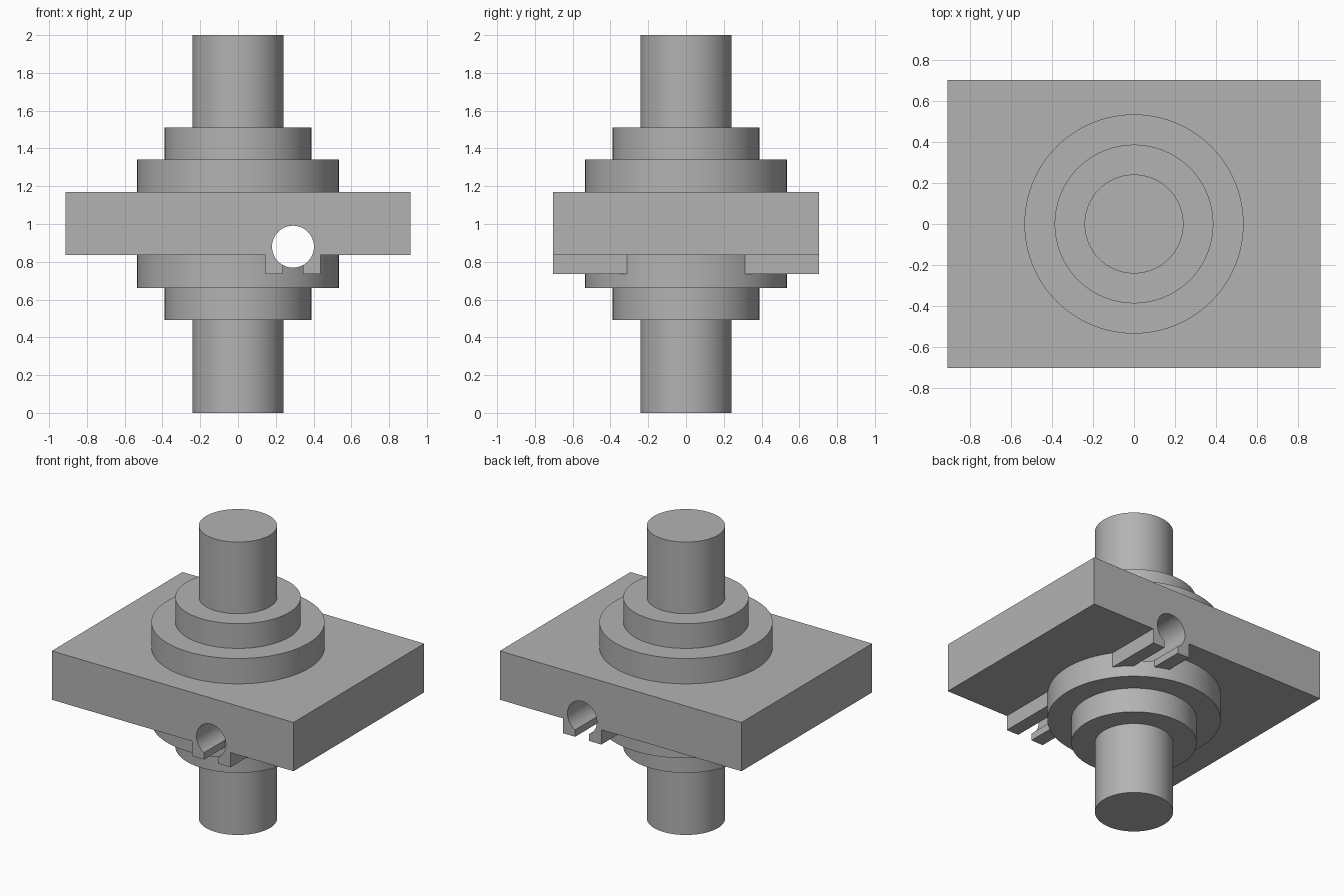
import bpy, bmesh, math
from mathutils import Matrix

cube = bpy.data.objects.get("Cube")
if cube:
    bpy.data.objects.remove(cube, do_unlink=True)

steel = bpy.data.materials.new("plain_grey")
steel.use_nodes = True
grey = (0.45, 0.45, 0.45, 1)
steel.diffuse_color = grey
steel.node_tree.nodes["Principled BSDF"].inputs["Base Color"].default_value = grey

HALF_X, HALF_Y = 0.913, 0.705
BORE_X, BORE_Z, BORE_R = 0.291, 0.88, 0.111


def make_object(name, bm):
    bmesh.ops.recalc_face_normals(bm, faces=bm.faces)
    mesh = bpy.data.meshes.new(name)
    bm.to_mesh(mesh)
    bm.free()
    obj = bpy.data.objects.new(name, mesh)
    bpy.context.collection.objects.link(obj)
    mesh.materials.append(steel)
    return obj


def lathe(name, profile, steps=96):
    bm = bmesh.new()
    verts = [bm.verts.new((r, 0, z)) for r, z in profile]
    edges = [bm.edges.new(pair) for pair in zip(verts, verts[1:])]
    bmesh.ops.spin(bm, geom=verts + edges, axis=(0, 0, 1), cent=(0, 0, 0),
                   angle=math.tau, steps=steps)
    bmesh.ops.remove_doubles(bm, verts=bm.verts, dist=1e-5)
    return make_object(name, bm)


def combine(target, tool, operation):
    mod = target.modifiers.new(operation.title(), 'BOOLEAN')
    mod.object, mod.operation, mod.solver = tool, operation, 'EXACT'
    bpy.context.view_layer.objects.active = target
    bpy.ops.object.modifier_apply(modifier=mod.name)
    bpy.data.objects.remove(tool, do_unlink=True)


# Plate with two clamp rails below, drawn as a front outline and extruded in y
bottom, top, foot = 0.836, 1.169, 0.735
outer, inner = 0.145, 0.053
outline = [(-HALF_X, top), (-HALF_X, bottom)]
for side in (-1, 1):
    rail = [(BORE_X + side * outer, bottom), (BORE_X + side * outer, foot),
            (BORE_X + side * inner, foot), (BORE_X + side * inner, bottom)]
    outline += rail if side < 0 else rail[::-1]
outline += [(HALF_X, bottom), (HALF_X, top)]
bm = bmesh.new()
face = bm.faces.new([bm.verts.new((x, -HALF_Y, z)) for x, z in outline])
extruded = bmesh.ops.extrude_face_region(bm, geom=[face])["geom"]
bmesh.ops.translate(bm, vec=(0, 2 * HALF_Y, 0),
                    verts=[v for v in extruded if isinstance(v, bmesh.types.BMVert)])
block = make_object("clamp_plate_with_shaft", bm)

# Stepped shaft: the same steps mirrored above and below the plate
steps = [(0, 0), (0.242, 0), (0.242, 0.492), (0.388, 0.492),
         (0.388, 0.661), (0.536, 0.661)]
shaft = lathe("stepped_shaft", steps + [(r, 2 - z if z else 2) for r, z in
              [(r, z - 0.003 if z else 0) for r, z in reversed(steps)]])
combine(block, shaft, 'UNION')

# Round bore through plate, rails and lower collar
bm = bmesh.new()
bmesh.ops.create_cone(bm, cap_ends=True, segments=64, radius1=BORE_R, radius2=BORE_R,
                      depth=3, matrix=Matrix.Translation((BORE_X, 0, BORE_Z))
                      @ Matrix.Rotation(math.pi / 2, 4, 'X'))
combine(block, make_object("bore_cutter", bm), 'DIFFERENCE')

# Smooth the round walls and keep the edges crisp
bpy.ops.object.select_all(action='DESELECT')
block.select_set(True)
bpy.context.view_layer.objects.active = block
bpy.ops.object.shade_smooth_by_angle(angle=math.radians(30))
